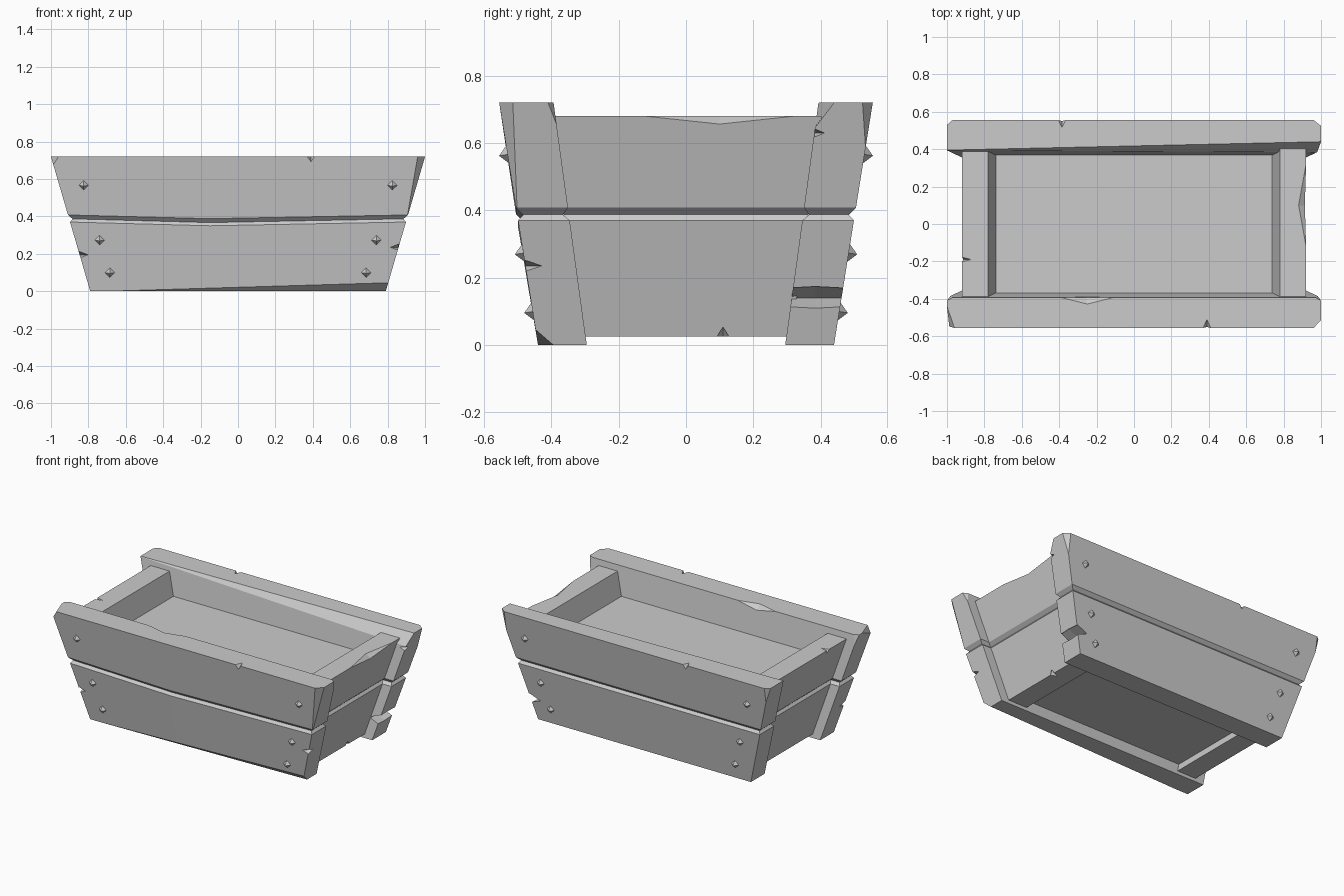
import bpy, bmesh, math
from mathutils import Vector, Matrix

if "Cube" in bpy.data.objects:
    bpy.data.objects.remove(bpy.data.objects["Cube"])


def to_object(name, bm):
    bmesh.ops.recalc_face_normals(bm, faces=bm.faces)
    mesh = bpy.data.meshes.new(name)
    bm.to_mesh(mesh)
    bm.free()
    obj = bpy.data.objects.new(name, mesh)
    bpy.context.collection.objects.link(obj)
    return obj


def loft(rings):
    """Closed solid through equal-length rings of points."""
    bm = bmesh.new()
    loops = [[bm.verts.new(p) for p in r] for r in rings]
    n = len(loops[0])
    for a, b in zip(loops, loops[1:]):
        for i in range(n):
            j = (i + 1) % n
            bm.faces.new((a[i], a[j], b[j], b[i]))
    bm.faces.new(loops[0][::-1])
    bm.faces.new(loops[-1])
    return bm


def shave(bm, a, b, c):
    """Slice off the corner or edge outside the plane through three points."""
    a, b, c = Vector(a), Vector(b), Vector(c)
    no = (b - a).cross(c - a).normalized()
    centre = sum((v.co for v in bm.verts), Vector()) / len(bm.verts)
    if (centre - a).dot(no) > 0:
        no = -no
    bmesh.ops.bisect_plane(bm, geom=bm.verts[:] + bm.edges[:] + bm.faces[:],
                           plane_co=a, plane_no=no, clear_outer=True)
    bmesh.ops.holes_fill(bm, edges=[e for e in bm.edges if e.is_boundary], sides=0)


def chip(obj, pos, radii):
    """Cut a splinter notch with a stretched octahedron."""
    bm = bmesh.new()
    bmesh.ops.create_uvsphere(bm, u_segments=4, v_segments=2, radius=1,
                              matrix=Matrix.Translation(pos) @ Matrix.Diagonal((*radii, 1)))
    cutter = to_object("chip_cutter", bm)
    cutter.hide_render = True
    mod = obj.modifiers.new("chip", 'BOOLEAN')
    mod.operation, mod.solver, mod.object = 'DIFFERENCE', 'EXACT', cutter
    bpy.context.view_layer.objects.active = obj
    bpy.ops.object.modifier_apply(modifier=mod.name)
    bpy.data.objects.remove(cutter)


def plank(name, rings, shaves=(), chips=()):
    bm = loft(rings)
    for s in shaves:
        shave(bm, *s)
    obj = to_object(name, bm)
    for c in chips:
        chip(obj, *c)


# Slopes of the flared box
def x_end(z): return 0.79 + 0.292 * z
def y_out(z): return 0.44 + 0.16 * z
def y_in(z): return 0.295 + 0.137 * z
def end_out(z): return 0.725 + 0.287 * z


def long_ring(s, z, inset, drop):
    x, yo, yi = x_end(z) - inset, s * (y_out(z) - inset), s * (y_in(z) + inset)
    return [(-x, yo, z), (-0.15, yo, z - drop), (x, yo, z), (x, yi, z), (-0.15, yi, z), (-x, yi, z)]


def end_ring(s, z, inset):
    xo, xi, y = s * (end_out(z) - inset), s * (end_out(z) - 0.14), y_in(z) + 0.015
    return [(xo, -y, z), (xo, y, z), (xi, y, z), (xi, -y, z)]


MID = 0.387
LOWER = [(0, 0), (0.37, 0), (MID, 0.018)]
UPPER = [(MID, 0.018), (0.408, 0), (0.72, 0)]


def long_rings(s, levels, sag):
    return [long_ring(s, z, i, sag if 0.3 < z < 0.5 else 0) for z, i in levels]


# Front planks
plank("front_upper_plank", long_rings(-1, UPPER, 0.02),
      shaves=[((-1, -0.44, 0.72), (-0.96, -0.555, 0.72), (-0.985, -0.55, 0.68)),
              ((0.96, -0.556, 0.72), (1.0, -0.515, 0.72), (0.909, -0.503, 0.41)),
              ((0.97, -0.393, 0.72), (1.0, -0.41, 0.72), (0.98, -0.385, 0.66)),
              ((-0.97, -0.393, 0.72), (-1.0, -0.41, 0.72), (-0.98, -0.385, 0.66))],
      chips=[((0.39, -0.555, 0.72), (0.02, 0.045, 0.03)),
             ((-0.25, -0.393, 0.72), (0.14, 0.035, 0.03))])
plank("front_lower_plank", long_rings(-1, LOWER, 0.02),
      shaves=[((-0.7, -0.44, 0), (0.79, -0.395, 0), (0.8, -0.447, 0.045))],
      chips=[((-0.847, -0.471, 0.195), (0.045, 0.05, 0.018)),
             ((0.859, -0.478, 0.235), (0.045, 0.05, 0.018))])

# Back planks
plank("back_upper_plank", long_rings(1, UPPER, 0),
      shaves=[((-1, 0.395, 0.72), (1, 0.44, 0.72), (1, 0.383, 0.645)),
              ((0.96, 0.556, 0.72), (1.0, 0.525, 0.72), (0.96, 0.54, 0.62)),
              ((-0.97, 0.556, 0.72), (-1.0, 0.53, 0.72), (-0.97, 0.54, 0.62))],
      chips=[((-0.385, 0.555, 0.72), (0.02, 0.04, 0.03)),
             ((0.974, 0.382, 0.63), (0.04, 0.03, 0.013))])
plank("back_lower_plank", long_rings(1, LOWER, 0),
      chips=[((0.835, 0.385, 0.14), (0.09, 0.6, 0.036))])

# End planks
LOW_END = [(0.025, 0), (0.37, 0), (MID, 0.018)]
UP_END = [(MID, 0.018), (0.408, 0), (0.68, 0)]
for s, side in ((1, "right"), (-1, "left")):
    low = [((0.732, 0.11, 0.025), (0.04, 0.018, 0.035))] if s > 0 else []
    up = [((0.92, 0.1, 0.68), (0.04, 0.22, 0.028))] if s > 0 else \
         [((-0.92, -0.19, 0.68), (0.05, 0.013, 0.03))]
    plank(side + "_lower_plank", [end_ring(s, *l) for l in LOW_END], chips=low)
    plank(side + "_upper_plank", [end_ring(s, *l) for l in UP_END], chips=up)

# Filling inside the box
def fill_ring(z):
    x, y = end_out(z) - 0.12, y_in(z) + 0.02
    return [(-x, -y, z), (x, -y, z), (x, y, z), (-x, y, z)]

plank("filling", [fill_ring(0.08), fill_ring(0.53)])

# Pyramid nails along the ends of the long planks
for s, side in ((-1, "front"), (1, "back")):
    for i, (x, z) in enumerate(((0.825, 0.565), (0.74, 0.272), (0.685, 0.098))):
        for m in (-1, 1):
            bm = bmesh.new()
            tilt = Matrix.Rotation(-s * (math.pi / 2 + math.atan(0.16)), 4, 'X')
            at = Matrix.Translation((m * x, s * (y_out(z) + 0.008), z))
            bmesh.ops.create_cone(bm, cap_ends=True, segments=4, radius1=0.036, radius2=0,
                                  depth=0.035, matrix=at @ tilt)
            to_object(f"{side}_nail_{i}_{'left' if m < 0 else 'right'}", bm)
